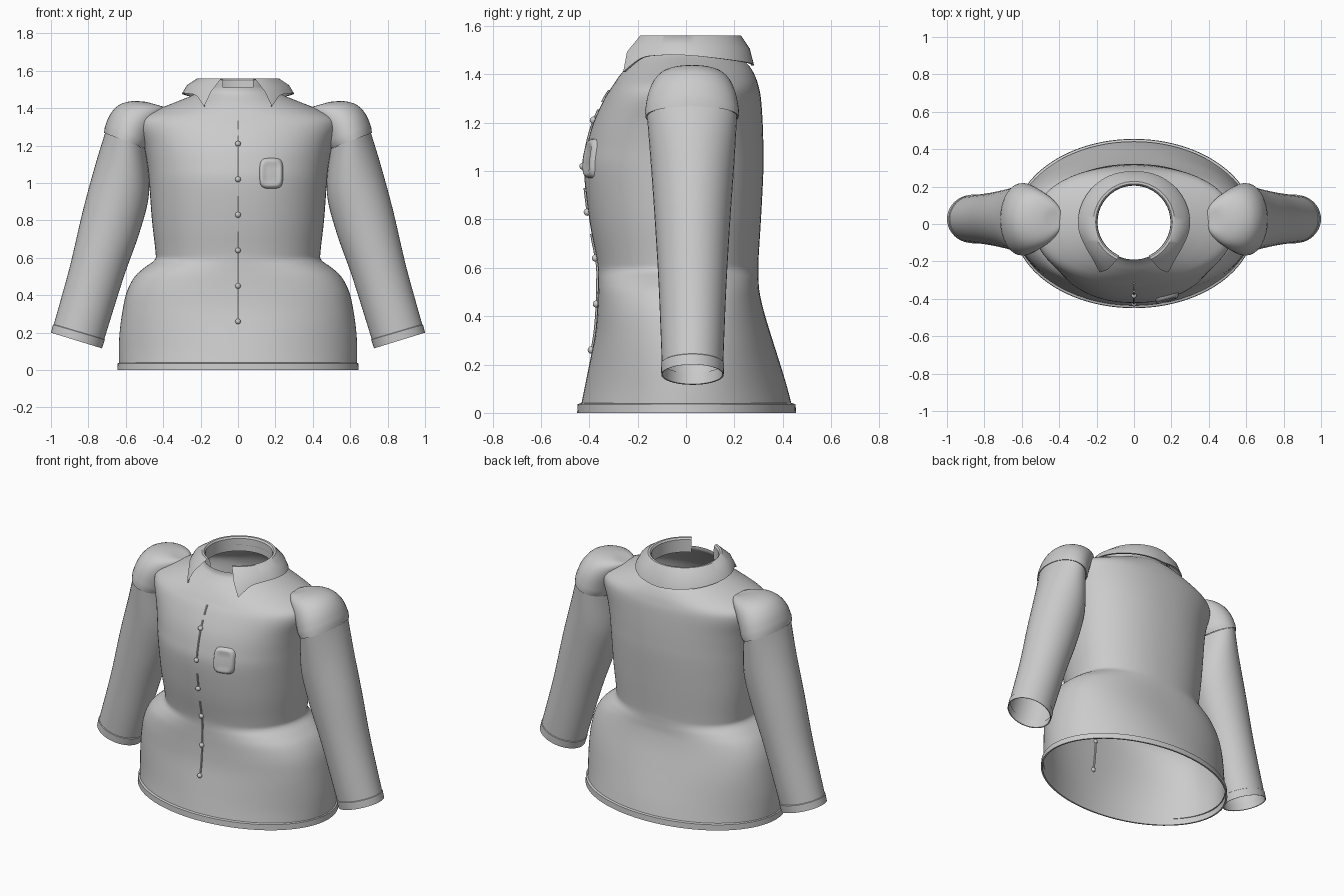
import bpy, bmesh, math
from mathutils import Vector

if "Cube" in bpy.data.objects:
    bpy.data.objects.remove(bpy.data.objects["Cube"])

cloth = bpy.data.materials.new("grey cloth")
cloth.diffuse_color = (0.6, 0.6, 0.6, 1)
cloth.use_nodes = True
cloth.node_tree.nodes["Principled BSDF"].inputs["Base Color"].default_value = cloth.diffuse_color


def finish(name, bm, angle=40):
    bmesh.ops.recalc_face_normals(bm, faces=bm.faces)
    me = bpy.data.meshes.new(name)
    bm.to_mesh(me)
    bm.free()
    ob = bpy.data.objects.new(name, me)
    bpy.context.collection.objects.link(ob)
    me.materials.append(cloth)
    bpy.ops.object.select_all(action='DESELECT')
    ob.select_set(True)
    bpy.context.view_layer.objects.active = ob
    bpy.ops.object.shade_smooth_by_angle(angle=math.radians(angle))
    return ob


def grid(name, rows, closed=True, cap=False, angle=40):
    """Skin a list of point rows, optionally closed around and capped at the end."""
    bm = bmesh.new()
    vs = [[bm.verts.new(p) for p in r] for r in rows]
    n = len(rows[0])
    for a, b in zip(vs, vs[1:]):
        for i in range(n if closed else n - 1):
            j = (i + 1) % n
            bm.faces.new((a[i], a[j], b[j], b[i]))
    if cap:
        bm.faces.new(vs[-1])
    return finish(name, bm, angle)


def smooth(keys, steps):
    """Catmull-Rom through tuples of numbers."""
    out = []
    for i in range(len(keys) - 1):
        p = [keys[max(0, min(len(keys) - 1, i + k))] for k in (-1, 0, 1, 2)]
        for s in range(steps):
            t = s / steps
            out.append(tuple(0.5 * (2*b + (c-a)*t + (2*a-5*b+4*c-d)*t*t + (3*b-a-3*c+d)*t**3)
                             for a, b, c, d in zip(*p)))
    return out + [keys[-1]]


# Body sections: height, half width, front y, back y, squareness
BODY = [(0.0, .635, -.44, .445, 2), (.1, .637, -.42, .42, 2), (.2, .633, -.40, .39, 2.1),
        (.32, .617, -.377, .352, 2.3), (.42, .594, -.368, .322, 2.4), (.5, .552, -.365, .304, 2.4),
        (.55, .497, -.364, .300, 2.3), (.59, .445, -.364, .299, 2.2), (.64, .442, -.37, .30, 2.2),
        (.8, .46, -.40, .31, 2.2), (1.0, .475, -.422, .32, 2.2), (1.1, .485, -.41, .32, 2.2),
        (1.2, .505, -.383, .317, 2.2), (1.3, .537, -.337, .31, 2.2), (1.35, .52, -.305, .30, 2.2),
        (1.39, .44, -.278, .287, 2.1), (1.43, .34, -.245, .265, 2), (1.46, .265, -.215, .235, 2),
        (1.485, .215, -.195, .212, 2), (1.51, .2, -.19, .205, 2)]
SECTIONS = smooth(BODY, 4)


def ring(z, w, f, b, n, grow=0.0, count=96):
    pts = []
    for i in range(count):
        a = 2 * math.pi * i / count
        c, s = math.cos(a), math.sin(a)
        x = math.copysign(abs(c) ** (2 / n), c) * (w + grow)
        y = math.copysign(abs(s) ** (2 / n), s) * ((b if s > 0 else -f) + grow)
        pts.append((x, y, z))
    return pts


def front_y(x, z):
    """Body front surface at a given x and height."""
    for p, q in zip(SECTIONS, SECTIONS[1:]):
        if p[0] <= z <= q[0]:
            t = (z - p[0]) / (q[0] - p[0])
            _, w, f, _, n = (u + (v - u) * t for u, v in zip(p, q))
            return f * (1 - abs(x / w) ** n) ** (1 / n)


grid("body", [ring(*s) for s in SECTIONS])

# Hem band around the bottom edge
h = BODY[0][1:]
grid("hem_band", [ring(.0, *h), ring(.0, *h, .01), ring(.036, *h, .008), ring(.04, *h, -.005)])

# Sleeves: outer x z, inner x z, centre y, half depth
SLEEVE = [(.985, .245, .715, .165, .027, .127), (.90, .55, .61, .50, .027, .14),
          (.83, .85, .525, .74, .027, .156), (.765, 1.09, .475, .95, .027, .172),
          (.71, 1.27, .49, 1.18, .025, .186)]
CUFF = [(.985, .245, .715, .165, .027, .127), (.989, .243, .712, .162, .027, .131),
        (1.0, .20, .727, .116, .027, .129), (.994, .20, .733, .119, .027, .124),
        (.98, .245, .72, .165, .027, .122)]
CAP = [(.70, 1.27, .50, 1.19, .025, .18), (.716, 1.268, .485, 1.18, .025, .193),
       (.712, 1.30, .47, 1.20, .025, .194), (.685, 1.365, .45, 1.26, .025, .183),
       (.64, 1.415, .42, 1.32, .025, .16), (.575, 1.437, .39, 1.37, .025, .125),
       (.50, 1.435, .38, 1.40, .025, .075), (.46, 1.425, .41, 1.41, .025, .03)]


def tube(k, side, count=40):
    xo, zo, xi, zi, yc, d = k
    out = []
    for i in range(count):
        a = 2 * math.pi * i / count
        t = .5 + .5 * math.cos(a)
        out.append((side * (xi + (xo - xi) * t), yc + d * math.sin(a), zi + (zo - zi) * t))
    return out


for side, label in ((1, "left"), (-1, "right")):
    grid(label + "_sleeve", [tube(k, side) for k in smooth(SLEEVE, 5)])
    grid(label + "_cuff", [tube(k, side) for k in CUFF])
    grid(label + "_shoulder_cap",
         [tube(k, side) for k in CAP[:2] + smooth(CAP[2:], 3)], cap=True)

# Collar: folded strip, open at the front with two points
# Lower edge: degrees from the front, radius, height
EDGE = smooth([(34, .325, 1.41), (48, .297, 1.465), (65, .292, 1.478), (90, .30, 1.478),
               (135, .288, 1.455), (180, .27, 1.437)], 6)
half = []
for deg, r, z in EDGE:
    top = 24 + (deg - 34) * 156 / 146
    half.append([(top, .195, 1.47), (top, .197, 1.55), (top, .205, 1.56), (top, .218, 1.56),
                 (top + (deg - top) * .5, .218 + (r - .218) * .68, 1.56 + (z - 1.56) * .45),
                 (deg, r, z), (deg, r - .012, z)])
strip = [[(-d, r, z) for d, r, z in col] for col in half] + half[-2::-1]
grid("collar", [[(r * math.sin(math.radians(d)), .01 - r * math.cos(math.radians(d)), z)
                 for d, r, z in col] for col in strip], closed=False, angle=35)


# Front closure: thin cord pieces following the chest
def cord(name, z0, z1, steps=14, r=.006):
    rows = []
    for i in range(steps + 1):
        z = z0 + (z1 - z0) * i / steps
        y = front_y(0, z)
        rows.append([(r * math.cos(a * math.pi / 4), y + 1.2 * r * math.sin(a * math.pi / 4), z)
                     for a in range(8)])
    grid(name, rows, cap=True)


BUTTONS = [.26, .45, .64, .83, 1.02, 1.21]
for i, (z0, z1) in enumerate(zip(BUTTONS, BUTTONS[1:])):
    cord("placket_cord_%d" % i, z0, z1 - (.09 if i in (2, 3) else 0))
cord("placket_cord_top", 1.21, 1.255)
cord("neck_cord", 1.285, 1.335)
for i, z in enumerate(BUTTONS):
    bm = bmesh.new()
    bmesh.ops.create_uvsphere(bm, u_segments=16, v_segments=8, radius=.015)
    bmesh.ops.translate(bm, verts=bm.verts, vec=Vector((0, front_y(0, z) - .004, z)))
    finish("button_%d" % i, bm)

# Chest pocket: soft raised rounded rectangle
rows = []
for scale, lift in ((1.06, -.004), (1.0, .008), (.9, .016), (.78, .017), (.62, .012), (.3, .011)):
    row = []
    for i in range(32):
        a = 2 * math.pi * i / 32
        c, s = math.cos(a), math.sin(a)
        x = .178 + .06 * scale * math.copysign(abs(c) ** .5, c)
        z = 1.052 + .078 * scale * math.copysign(abs(s) ** .5, s)
        row.append((x, front_y(x, z) - lift, z))
    rows.append(row)
grid("chest_pocket", rows, cap=True, angle=60)
